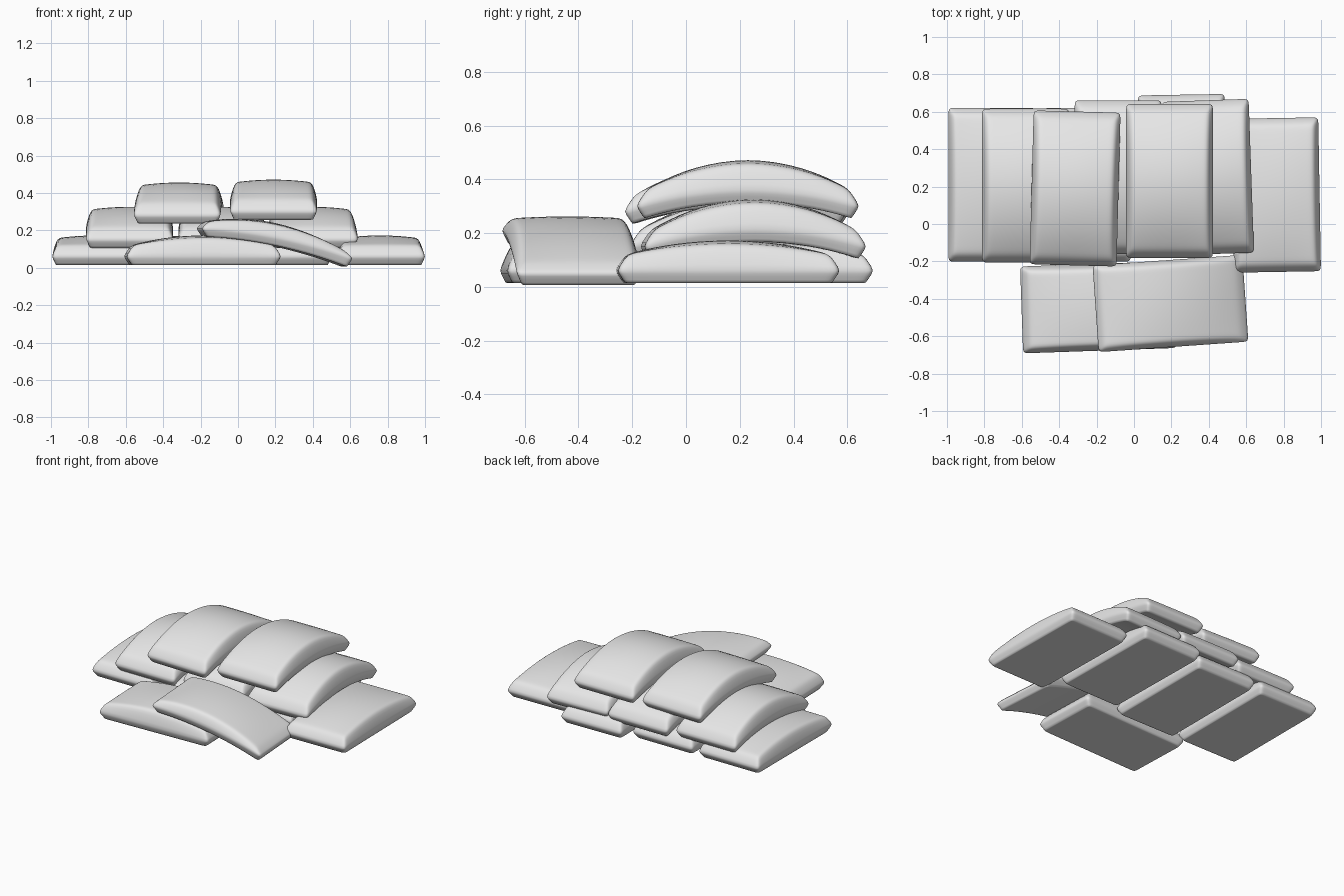
import bpy, bmesh, math
from mathutils import Vector

cube = bpy.data.objects.get("Cube")
if cube:
    bpy.data.objects.remove(cube, do_unlink=True)

cloth = bpy.data.materials.new("pale_grey_cloth")
cloth.use_nodes = True
cloth.diffuse_color = (0.8, 0.8, 0.8, 1)
cloth.node_tree.nodes["Principled BSDF"].inputs["Base Color"].default_value = (0.8, 0.8, 0.8, 1)


def bag(name, x, y, z, yaw=0, length=0.83, width=0.47, slope=0.0, sag=0.0, thick=0.16):
    """Filled sack: flat base, pinched rim, domed top, bent along its length."""
    bm = bmesh.new()
    bmesh.ops.create_cube(bm, size=2)
    cuts = [(axis, side * d) for axis, ds in ((0, (0.55, 0.9)), (1, (0.45, 0.85)))
            for d in ds for side in (-1, 1)]
    for axis, d in cuts + [(0, 0), (1, 0), (2, 0)]:
        n = Vector((0, 0, 0))
        n[axis] = 1
        bmesh.ops.bisect_plane(bm, geom=bm.verts[:] + bm.edges[:] + bm.faces[:],
                               plane_co=n * d, plane_no=n)
    # crease the seam around the base and the rim
    crease = bm.edges.layers.float.new("crease_edge")
    for e in bm.edges:
        a, b = (v.co for v in e.verts)
        rim = all(max(abs(c.x), abs(c.y)) > 0.99 for c in (a, b))
        if rim and abs(a.z - b.z) < 0.01 and a.z < 0.5:
            on_side = any(abs(a[i]) > 0.99 and abs(a[i] - b[i]) < 0.01 for i in (0, 1))
            e[crease] = (0.7 if a.z < -0.5 else 0.4) if on_side else 0
    # shape the block into a sack
    for v in bm.verts:
        u, w, t = v.co
        inset = 0.03 if t < -0.5 else 0 if t < 0.5 else 0.035
        dome = (1 - u * u) * (1 - 0.3 * w * w)
        h = 0 if t < -0.5 else 0.045 if t < 0.5 else thick * (0.66 + 0.37 * dome)
        v.co = (u * (length / 2 - inset), w * (width / 2 - inset * 0.7),
                h + slope * u - sag * u * u)
    mesh = bpy.data.meshes.new(name)
    bm.to_mesh(mesh)
    bm.free()
    mesh.materials.append(cloth)
    for p in mesh.polygons:
        p.use_smooth = True
    ob = bpy.data.objects.new(name, mesh)
    ob.location = (x, y, z)
    ob.rotation_euler.z = math.radians(yaw)
    bpy.context.collection.objects.link(ob)
    ob.modifiers.new("soften", "SUBSURF").levels = 2
    ob.modifiers["soften"].render_levels = 2


# bottom layer, flat on the ground
for i, (x, y, yaw) in enumerate([(-0.76, 0.21, 90), (-0.25, 0.21, 90),
                                 (0.26, 0.28, 91), (0.76, 0.155, 91)]):
    bag(f"bottom_bag_{i + 1}", x, y, 0.015, yaw)

# middle layer, sagging over the bags below
for i, (x, y, yaw) in enumerate([(-0.58, 0.205, 90), (-0.085, 0.25, 90), (0.395, 0.25, 92)]):
    bag(f"middle_bag_{i + 1}", x, y, 0.175, yaw, sag=0.07)

# top layer
bag("top_bag_1", -0.315, 0.19, 0.305, 88.5, sag=0.07)
bag("top_bag_2", 0.19, 0.23, 0.32, 90, sag=0.065)

# front pair lying crosswise, one draped over the other
bag("front_flat_bag", -0.19, -0.445, 0.015, 2)
bag("front_draped_bag", 0.195, -0.425, 0.12, 4, length=0.81, slope=-0.08, sag=0.035, thick=0.125)
